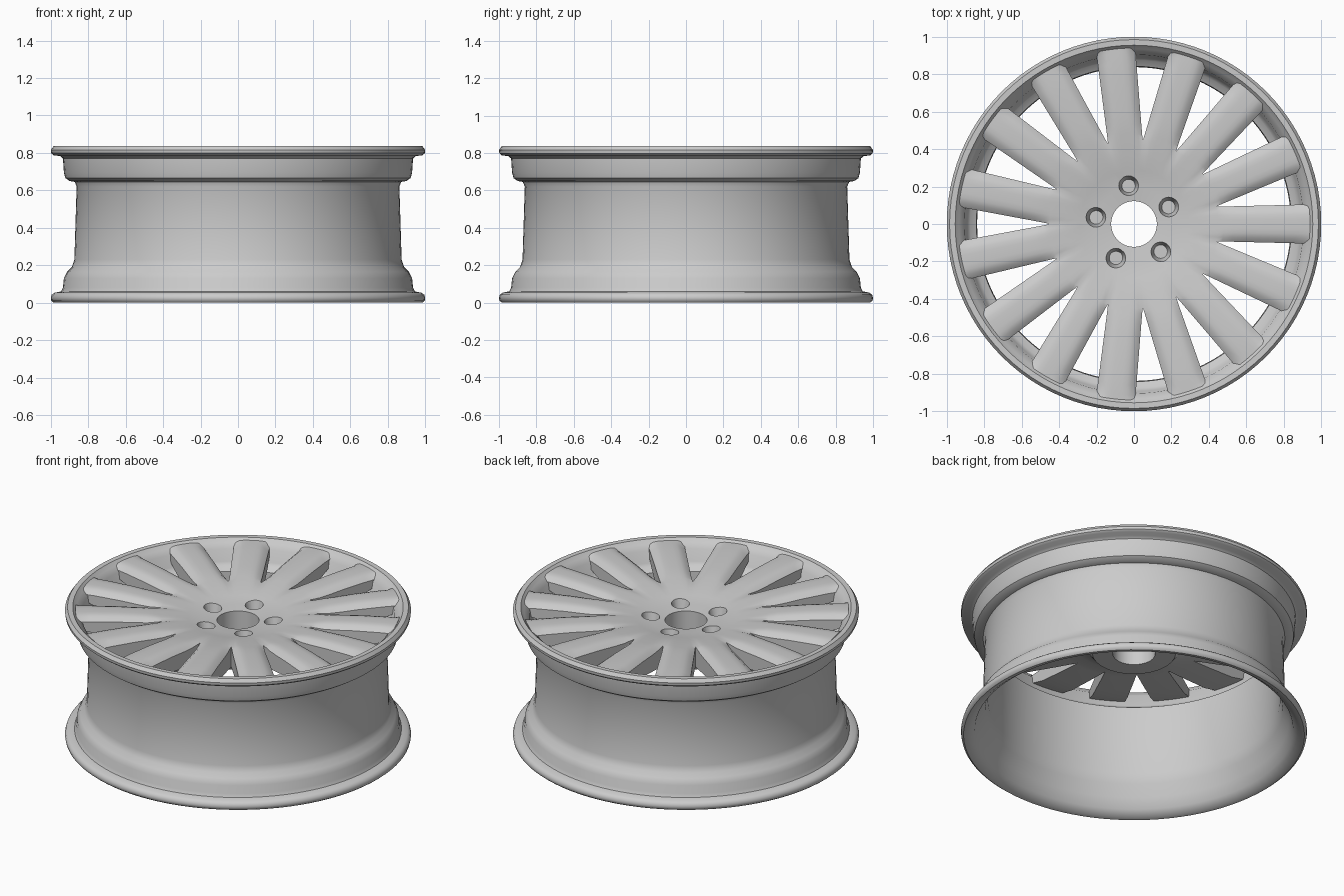
import bpy, bmesh
from math import asin, cos, sin, pi, radians

cube = bpy.data.objects.get("Cube")
if cube:
    bpy.data.objects.remove(cube)

metal = bpy.data.materials.new("cast grey metal")
metal.use_nodes = True
GREY = (0.6, 0.6, 0.6, 1)
metal.diffuse_color = GREY
metal.node_tree.nodes["Principled BSDF"].inputs["Base Color"].default_value = GREY


def make_object(name, bm):
    bmesh.ops.remove_doubles(bm, verts=bm.verts, dist=0.0004)
    bmesh.ops.recalc_face_normals(bm, faces=bm.faces)
    mesh = bpy.data.meshes.new(name)
    bm.to_mesh(mesh)
    bm.free()
    mesh.materials.append(metal)
    obj = bpy.data.objects.new(name, mesh)
    bpy.context.collection.objects.link(obj)
    return obj


def smooth(obj, angle):
    bpy.ops.object.select_all(action='DESELECT')
    obj.select_set(True)
    bpy.context.view_layer.objects.active = obj
    bpy.ops.object.shade_smooth_by_angle(angle=radians(angle))


def lathe(name, profile, segments=96):
    """Turn a closed (radius, height) loop around the z axis."""
    bm = bmesh.new()
    rings = [[bm.verts.new((r * cos(2 * pi * s / segments), r * sin(2 * pi * s / segments), z))
              for r, z in profile] for s in range(segments)]
    n = len(profile)
    for s in range(segments):
        a, b = rings[s], rings[(s + 1) % segments]
        for i in range(n):
            j = (i + 1) % n
            bm.faces.new((a[i], b[i], b[j], a[j]))
    return make_object(name, bm)


def interpolate(points, x):
    for (x0, y0), (x1, y1) in zip(points, points[1:]):
        if x <= x1:
            return y0 + (y1 - y0) * max(0, x - x0) / (x1 - x0)
    return points[-1][1]


# Barrel with stepped bead seats and rounded flanges
outer = [(0.985, 0), (0.997, 0.01), (1, 0.025), (0.995, 0.042), (0.98, 0.053), (0.945, 0.06),
         (0.935, 0.08), (0.93, 0.13), (0.912, 0.165), (0.887, 0.19), (0.874, 0.23),
         (0.862, 0.62), (0.872, 0.645), (0.9, 0.65), (0.922, 0.665), (0.93, 0.695),
         (0.935, 0.77), (0.95, 0.783), (0.985, 0.787), (0.998, 0.798), (1, 0.815), (0.985, 0.836)]
inner = [(0.955, 0.835), (0.935, 0.812), (0.905, 0.785), (0.893, 0.71), (0.875, 0.69),
         (0.842, 0.67), (0.838, 0.6), (0.844, 0.23), (0.86, 0.17), (0.897, 0.1),
         (0.92, 0.035), (0.96, 0.004)]
smooth(lathe("rim_barrel", outer + inner), 40)

# Wheel face: the hub disc splits into fifteen crowned spokes
SPOKES, STRIPS, SPLIT = 15, 8, 0.45
STATIONS = [0.122, 0.2, 0.24, 0.29, 0.36, SPLIT, 0.48, 0.53, 0.6, 0.7, 0.8, 0.86, 0.915, 0.94]
TOP = [(0.122, 0.752), (0.24, 0.765), (0.36, 0.788), (0.53, 0.81),
       (0.7, 0.82), (0.86, 0.824), (0.94, 0.823)]
BOTTOM = [(0.122, 0.54), (0.24, 0.545), (0.29, 0.61), (0.45, 0.66), (0.6, 0.68),
          (0.8, 0.71), (0.915, 0.745), (0.94, 0.795)]


def half_angle(r):
    if r <= SPLIT:
        return pi / SPOKES
    return asin((0.0925 + 0.025 * (r - SPLIT)) / r)


bm = bmesh.new()
for k in range(SPOKES):
    top, bottom = [], []
    for r in STATIONS:
        crown = 0.03 * min(1, max(0, (r - 0.4) / 0.14))
        if r > 0.93:
            crown = 0.015
        row_top, row_bottom = [], []
        for s in range(STRIPS + 1):
            t = 2 * s / STRIPS - 1
            a = 2 * pi * k / SPOKES + t * half_angle(r)
            x, y = r * cos(a), r * sin(a)
            row_top.append(bm.verts.new((x, y, interpolate(TOP, r) - crown * t ** 4)))
            row_bottom.append(bm.verts.new((x, y, interpolate(BOTTOM, r))))
        top.append(row_top)
        bottom.append(row_bottom)
    for i in range(len(STATIONS) - 1):
        for s in range(STRIPS):
            for g in (top, bottom):
                bm.faces.new((g[i][s], g[i + 1][s], g[i + 1][s + 1], g[i][s + 1]))
        if STATIONS[i] >= SPLIT:
            for s in (0, STRIPS):
                bm.faces.new((top[i][s], top[i + 1][s], bottom[i + 1][s], bottom[i][s]))
    # Centre bore wall and spoke tip
    for i in (0, -1):
        for s in range(STRIPS):
            bm.faces.new((top[i][s], top[i][s + 1], bottom[i][s + 1], bottom[i][s]))
face = make_object("hub_and_spokes", bm)

# Five recessed bolt seats cut into the hub
bm = bmesh.new()
for k in range(5):
    a = radians(26 + 72 * k)
    made = bmesh.ops.create_cone(bm, cap_ends=True, segments=20, radius1=0.036, radius2=0.066, depth=0.12)
    bmesh.ops.translate(bm, verts=made["verts"], vec=(0.205 * cos(a), 0.205 * sin(a), 0.755))
cutter = make_object("bolt_seat_cutter", bm)
cutter.hide_render = True
cut = face.modifiers.new("bolt_seats", 'BOOLEAN')
cut.operation = 'DIFFERENCE'
cut.solver = 'EXACT'
cut.object = cutter
bpy.context.view_layer.objects.active = face
bpy.ops.object.modifier_apply(modifier=cut.name)
bpy.data.objects.remove(cutter)
smooth(face, 40)
